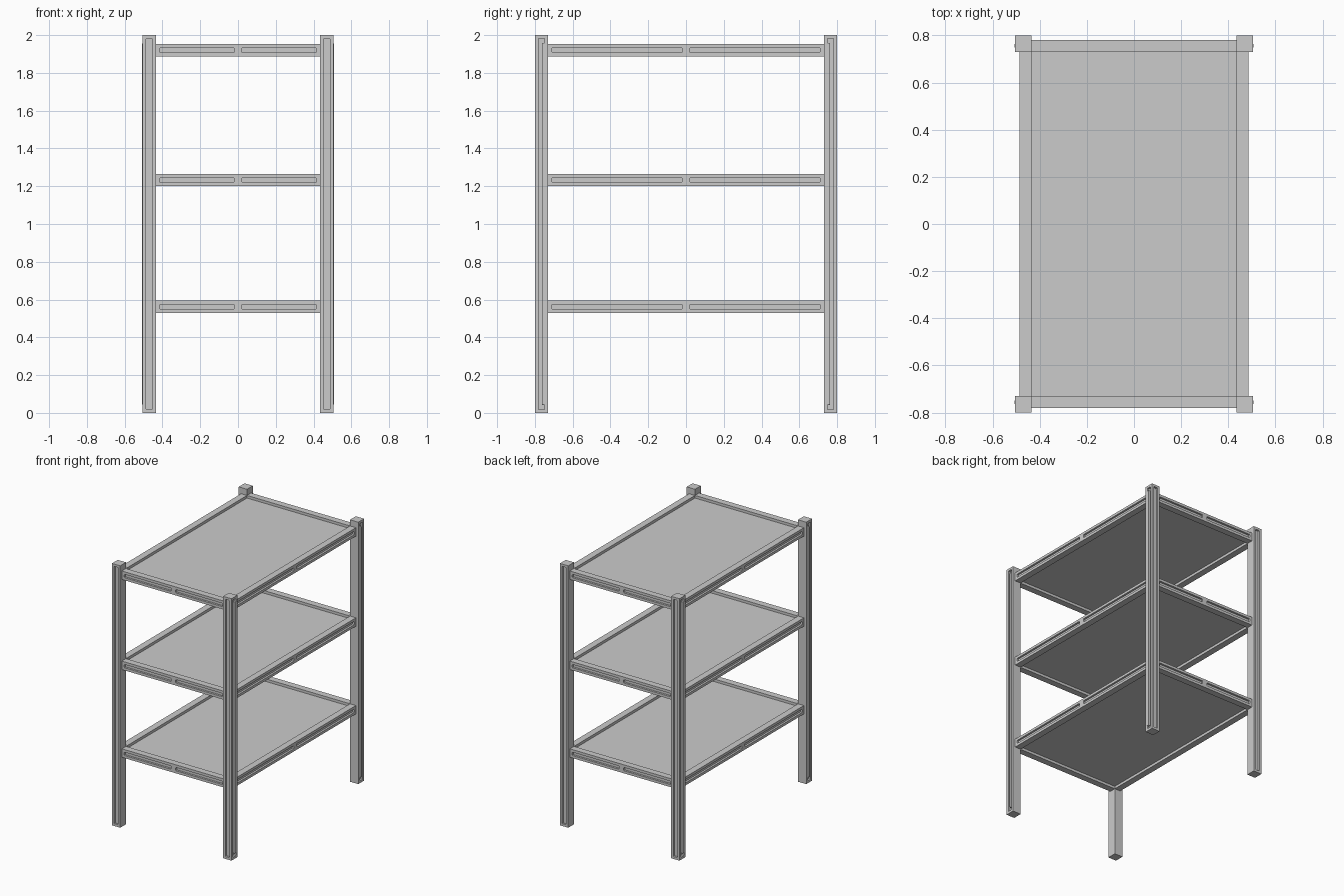
import bpy, bmesh
from mathutils import Vector, Matrix

if "Cube" in bpy.data.objects:
    bpy.data.objects.remove(bpy.data.objects["Cube"])

PX, PY = 0.505, 0.80      # outer post corners
POST = 0.07
RX, RY = 0.485, 0.78      # outer rail faces
RAIL_W, RAIL_H = 0.05, 0.065
SHELF_Z = (0.53, 1.20, 1.888)


def box(name, lo, hi, grooves=(), inset=0.02, depth=0.015, split=None):
    """Box between two corners, with rounded slots sunk into the chosen faces."""
    lo, hi = Vector(lo), Vector(hi)
    bm = bmesh.new()
    bmesh.ops.create_cube(bm, size=1.0)
    size, mid = hi - lo, (lo + hi) / 2
    bmesh.ops.transform(bm, verts=bm.verts,
                        matrix=Matrix.Translation(mid) @ Matrix.Diagonal((*size, 1)))
    if split is not None:
        bmesh.ops.bisect_plane(bm, geom=bm.verts[:] + bm.edges[:] + bm.faces[:],
                               plane_co=mid, plane_no=split)
    bm.normal_update()
    for direction in grooves:
        faces = [f for f in bm.faces if f.normal.dot(Vector(direction)) > 0.99]
        bmesh.ops.inset_individual(bm, faces=faces, thickness=inset, use_even_offset=True)
        bmesh.ops.inset_individual(bm, faces=faces, thickness=0.0, depth=-depth)
        walls = [e for f in faces for v in f.verts for e in v.link_edges
                 if e not in f.edges[:]]
        bmesh.ops.bevel(bm, geom=walls, offset=0.005, segments=2, profile=0.5,
                        affect='EDGES')
        bm.normal_update()
    me = bpy.data.meshes.new(name)
    bm.to_mesh(me)
    bm.free()
    ob = bpy.data.objects.new(name, me)
    bpy.context.collection.objects.link(ob)
    return ob


def span(s, outer, width):
    """Interval of given width ending at the outer face on side s."""
    return sorted((s * outer, s * (outer - width)))


# Corner posts, slotted on their two outer faces
for sx in (-1, 1):
    for sy in (-1, 1):
        x0, x1 = span(sx, PX, POST)
        y0, y1 = span(sy, PY, POST)
        box("corner_post", (x0, y0, 0), (x1, y1, 2.0),
            grooves=((sx, 0, 0), (0, sy, 0)), inset=0.018)

ix, iy = PX - POST, PY - POST
for z in SHELF_Z:
    top = z + RAIL_H
    for s in (-1, 1):
        # Short rails at front and back
        y0, y1 = span(s, RY, RAIL_W)
        box("short_rail", (-ix, y0, z), (ix, y1, top), grooves=((0, s, 0),), split=(1, 0, 0))
        # Long rails at the sides
        x0, x1 = span(s, RX, RAIL_W)
        box("long_rail", (x0, -iy, z), (x1, iy, top), grooves=((s, 0, 0),), split=(0, 1, 0))
    # Shelf panel recessed inside the rails
    box("shelf_panel", (-ix, -iy, z + 0.02), (ix, iy, top - 0.02))
